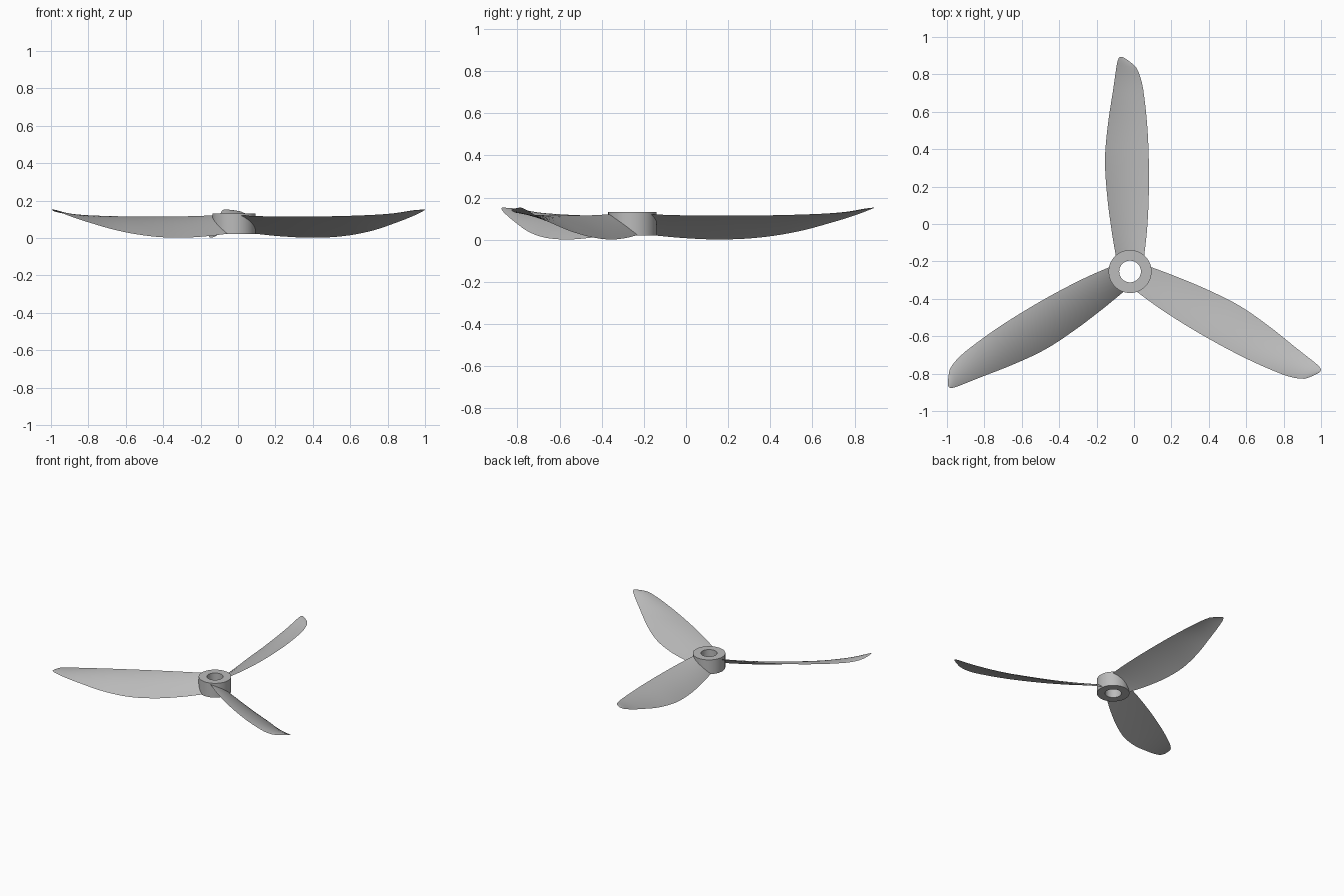
import bpy, bmesh, math

if "Cube" in bpy.data.objects:
    bpy.data.objects.remove(bpy.data.objects["Cube"])

HUB = (-0.021, -0.254)          # shaft axis
grey = bpy.data.materials.new("plain grey")
grey.diffuse_color = (0.5, 0.5, 0.5, 1)
grey.use_nodes = True
grey.node_tree.nodes["Principled BSDF"].inputs["Base Color"].default_value = grey.diffuse_color


def finish(bm, name, angle):
    bmesh.ops.recalc_face_normals(bm, faces=bm.faces)
    mesh = bpy.data.meshes.new(name)
    bm.to_mesh(mesh)
    bm.free()
    mesh.materials.append(grey)
    ob = bpy.data.objects.new(name, mesh)
    bpy.context.collection.objects.link(ob)
    bpy.ops.object.select_all(action='DESELECT')
    ob.select_set(True)
    bpy.context.view_layer.objects.active = ob
    bpy.ops.object.shade_smooth_by_angle(angle=math.radians(angle))
    ob.location = (HUB[0], HUB[1], 0)
    return ob


# Hub: a ring with a square section
bm = bmesh.new()
N = 64
rings = []
for r, z in ((0.058, 0.02), (0.115, 0.02), (0.115, 0.131), (0.058, 0.131)):
    rings.append([bm.verts.new((r * math.cos(2 * math.pi * i / N),
                                r * math.sin(2 * math.pi * i / N), z)) for i in range(N)])
for k in range(4):
    a, b = rings[k], rings[(k + 1) % 4]
    for i in range(N):
        j = (i + 1) % N
        bm.faces.new((a[i], a[j], b[j], b[i]))
finish(bm, "hub", 35)

# Blade stations: radius, low edge x, high edge x, low edge z, high edge z
STATIONS = [
    (0.070, -0.074, 0.074, 0.024, 0.121),
    (0.227, -0.100, 0.091, 0.009, 0.116),
    (0.410, -0.123, 0.100, 0.001, 0.114),
    (0.600, -0.134, 0.100, 0.010, 0.115),
    (0.790, -0.118, 0.091, 0.040, 0.119),
    (0.975, -0.090, 0.070, 0.090, 0.127),
    (1.045, -0.080, 0.053, 0.112, 0.134),
    (1.095, -0.073, 0.030, 0.130, 0.143),
    (1.120, -0.068, 0.001, 0.140, 0.147),
    (1.140, -0.061, -0.027, 0.148, 0.150),
    (1.148, -0.053, -0.044, 0.152, 0.152),
]


def smooth_path(pts, steps):
    """Catmull-Rom resampling of the stations."""
    out = []
    for i in range(len(pts) - 1):
        p0, p1 = pts[max(i - 1, 0)], pts[i]
        p2, p3 = pts[i + 1], pts[min(i + 2, len(pts) - 1)]
        n = steps if i < 5 else 2
        for k in range(n):
            t = k / n
            row = []
            for a, b, c, d, r0, r1, r2, r3 in zip(p0, p1, p2, p3, *[[p[0]] * 5 for p in (p0, p1, p2, p3)]):
                h = r2 - r1
                m1 = (c - a) / (r2 - r0) * h
                m2 = (d - b) / (r3 - r1) * h
                row.append((2*t**3 - 3*t*t + 1) * b + (t**3 - 2*t*t + t) * m1
                           + (3*t*t - 2*t**3) * c + (t**3 - t*t) * m2)
            out.append(row)
    return out + [list(pts[-1])]


def make_blade(name, turn):
    bm = bmesh.new()
    M = 12
    loops = []
    for r, xl, xh, zl, zh in smooth_path(STATIONS, 5):
        w = xh - xl
        # Cambered section: upper skin low to high, then lower skin back
        section = [(-math.cos(math.pi * i / M), 0.085) for i in range(M + 1)]
        section += [(math.cos(math.pi * i / M), 0.025) for i in range(1, M)]
        loop = []
        for s, bulge in section:
            u = (s + 1) / 2
            x = xl + w * u
            z = zl + (zh - zl) * u + bulge * w * (1 - s * s)
            loop.append(bm.verts.new((x * math.cos(turn) - r * math.sin(turn),
                                      x * math.sin(turn) + r * math.cos(turn), z)))
        loops.append(loop)
    n = 2 * M
    for a, b in zip(loops, loops[1:]):
        for i in range(n):
            j = (i + 1) % n
            bm.faces.new((a[i], a[j], b[j], b[i]))
    bm.faces.new(loops[0])
    bm.faces.new(loops[-1])
    finish(bm, name, 40)


# Three equal blades around the hub
for i, side in enumerate(("back", "left", "right")):
    make_blade(side + "_blade", i * 2 * math.pi / 3)
